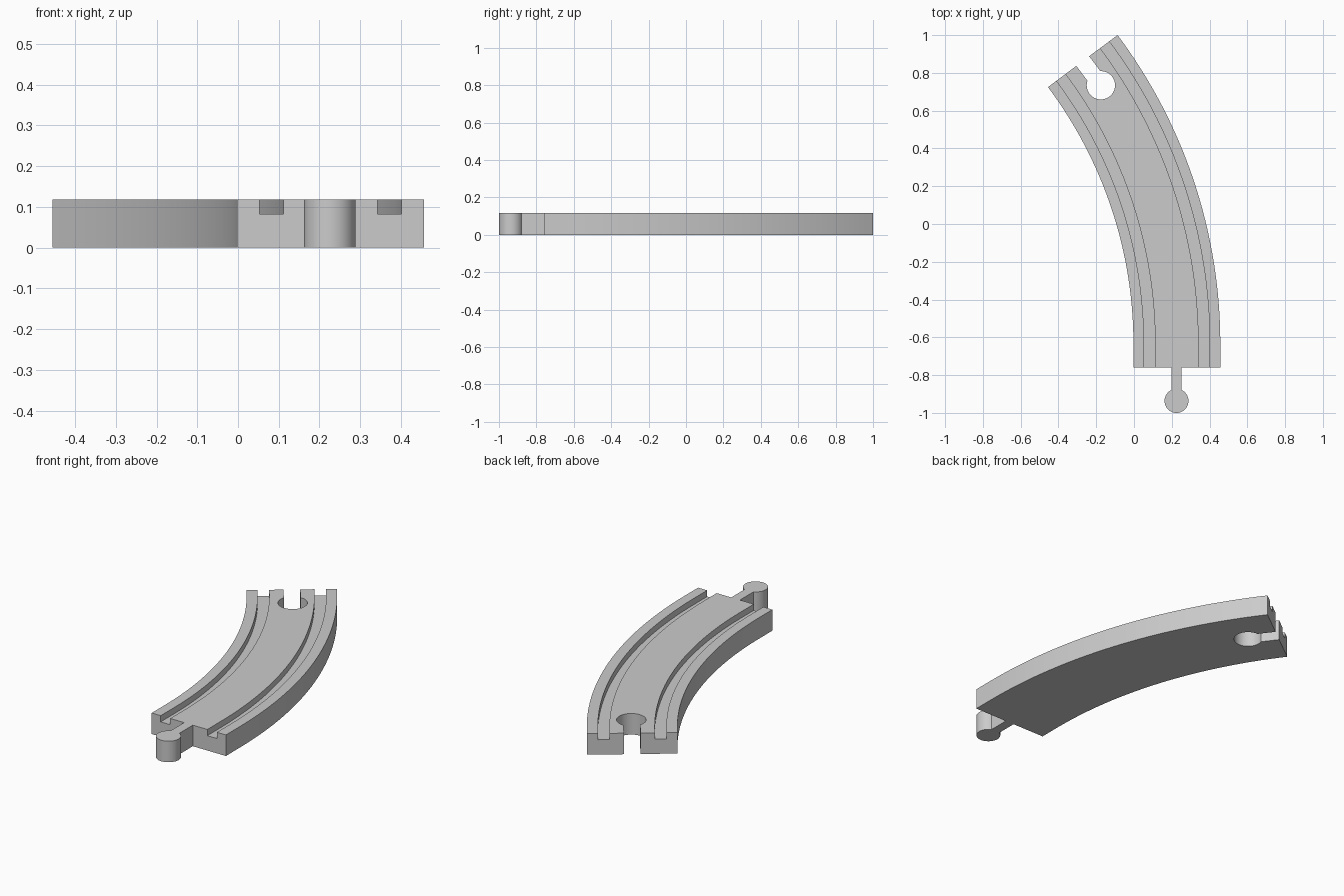
import bpy, bmesh, math
from mathutils import Vector

cube = bpy.data.objects.get("Cube")
if cube:
    bpy.data.objects.remove(cube, do_unlink=True)

HEIGHT = 0.118
START = Vector((0.227, -0.76))      # middle of the straight end
STRAIGHT = 0.125
RADIUS = 2.5
SWEEP = math.radians(36.8)

grey = bpy.data.materials.new("plain grey")
grey.use_nodes = True
grey.diffuse_color = (0.6, 0.6, 0.6, 1)
grey.node_tree.nodes["Principled BSDF"].inputs["Base Color"].default_value = (0.6, 0.6, 0.6, 1)


def finish(name, bm):
    bmesh.ops.recalc_face_normals(bm, faces=bm.faces)
    mesh = bpy.data.meshes.new(name)
    bm.to_mesh(mesh)
    bm.free()
    mesh.materials.append(grey)
    obj = bpy.data.objects.new(name, mesh)
    bpy.context.collection.objects.link(obj)
    return obj


def select(obj):
    bpy.ops.object.select_all(action='DESELECT')
    obj.select_set(True)
    bpy.context.view_layer.objects.active = obj


def keyhole(name, centre, direction, radius, half_neck, length, z0, z1):
    """Upright prism: round head with a neck running along direction."""
    side = Vector((-direction.y, direction.x))
    gap = math.asin(half_neck / radius)
    steps = 40
    outline = []
    for i in range(steps + 1):
        a = gap + (2 * math.pi - 2 * gap) * i / steps
        outline.append(centre + radius * (math.cos(a) * direction + math.sin(a) * side))
    outline += [centre + length * direction + s * half_neck * side for s in (-1, 1)]
    bm = bmesh.new()
    face = bm.faces.new([bm.verts.new((p.x, p.y, z0)) for p in outline])
    ext = bmesh.ops.extrude_face_region(bm, geom=[face])
    top = [v for v in ext["geom"] if isinstance(v, bmesh.types.BMVert)]
    bmesh.ops.translate(bm, verts=top, vec=(0, 0, z1 - z0))
    return finish(name, bm)


# Track cross-section: (sideways offset, height), with two wheel grooves
half = [(0.115, HEIGHT), (0.115, 0.083), (0.174, 0.083), (0.174, HEIGHT),
        (0.23, HEIGHT), (0.23, 0)]
section = half + [(-x, z) for x, z in reversed(half)]

# Path: short straight, then an arc bending to the left
stations = [(START, Vector((1, 0)))]
bend = Vector((START.x - RADIUS, START.y + STRAIGHT))
for i in range(33):
    a = SWEEP * i / 32
    out = Vector((math.cos(a), math.sin(a)))
    stations.append((bend + RADIUS * out, out))

bm = bmesh.new()
rings = [[bm.verts.new((p.x + out.x * x, p.y + out.y * x, z)) for x, z in section]
         for p, out in stations]
n = len(section)
for a, b in zip(rings, rings[1:]):
    for i in range(n):
        j = (i + 1) % n
        bm.faces.new((a[i], a[j], b[j], b[i]))
bm.faces.new(rings[0])
bm.faces.new(rings[-1])
track = finish("curved_track", bm)

# Keyhole socket cut in the far end
end, out = stations[-1]
forward = Vector((-out.y, out.x))
cutter = keyhole("socket_cutter", end - 0.16 * forward, forward,
                 0.075, 0.0425, 0.3, -0.1, HEIGHT + 0.1)
cutter.hide_render = True
cut = track.modifiers.new("socket", 'BOOLEAN')
cut.operation = 'DIFFERENCE'
cut.solver = 'EXACT'
cut.object = cutter
select(track)
bpy.ops.object.modifier_apply(modifier=cut.name)
bpy.data.objects.remove(cutter, do_unlink=True)

# Connector peg on the near end
head = Vector((START.x - 0.002, -0.9365))
peg = keyhole("connector_peg", head, Vector((0, 1)), 0.0635, 0.027,
              START.y - head.y, 0, HEIGHT)

for obj in (track, peg):
    select(obj)
    bpy.ops.object.shade_smooth_by_angle(angle=math.radians(30))
